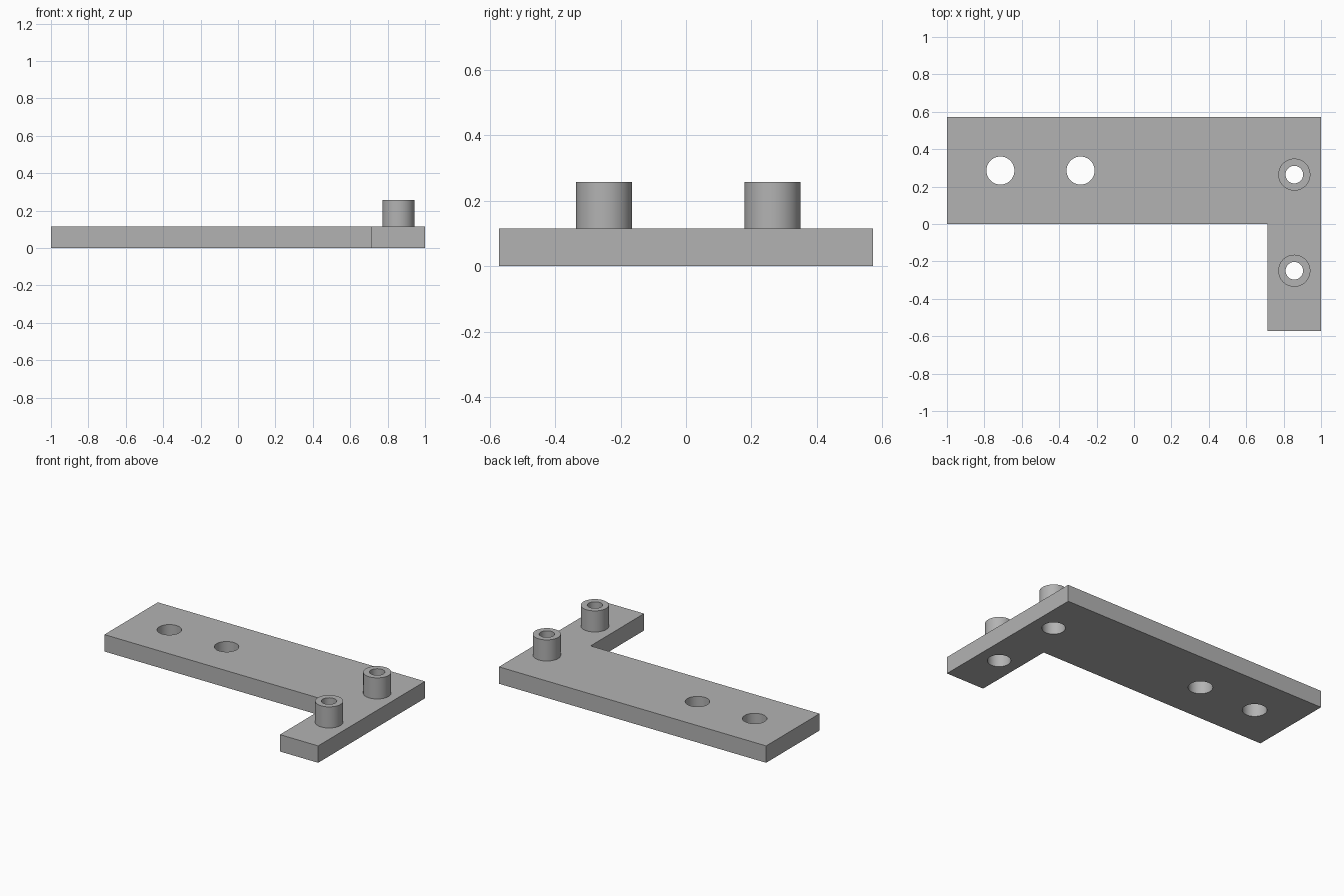
import bpy, bmesh
from math import cos, sin, tau

cube = bpy.data.objects.get("Cube")
if cube:
    bpy.data.objects.remove(cube, do_unlink=True)

U = 2 / 70              # one unit of length: the plate is 70 units long
THICK = 4 * U           # plate thickness
TOP = 9 * U             # top of the bosses
SEG = 64

grey = bpy.data.materials.new("grey")
grey.use_nodes = True
GREY = (0.45, 0.45, 0.45, 1)
grey.diffuse_color = GREY
grey.node_tree.nodes["Principled BSDF"].inputs["Base Color"].default_value = GREY


def finish(name, bm):
    bmesh.ops.recalc_face_normals(bm, faces=bm.faces)
    mesh = bpy.data.meshes.new(name)
    bm.to_mesh(mesh)
    bm.free()
    mesh.materials.append(grey)
    obj = bpy.data.objects.new(name, mesh)
    bpy.context.collection.objects.link(obj)
    return obj


def smooth(obj):
    bpy.ops.object.select_all(action='DESELECT')
    obj.select_set(True)
    bpy.context.view_layer.objects.active = obj
    bpy.ops.object.shade_smooth_by_angle(angle=0.6)


def prism(name, outline, z0, z1):
    bm = bmesh.new()
    face = bm.faces.new([bm.verts.new((x, y, z0)) for x, y in outline])
    new = bmesh.ops.extrude_face_region(bm, geom=[face])["geom"]
    verts = [v for v in new if isinstance(v, bmesh.types.BMVert)]
    bmesh.ops.translate(bm, verts=verts, vec=(0, 0, z1 - z0))
    return finish(name, bm)


def circle(x, y, r):
    return [(x + r * cos(tau * i / SEG), y + r * sin(tau * i / SEG)) for i in range(SEG)]


def lathe(name, x, y, profile):
    bm = bmesh.new()
    rings = [[bm.verts.new((px, py, z)) for px, py in circle(x, y, r)] for r, z in profile]
    for a, b in zip(rings, rings[1:]):
        for i in range(SEG):
            j = (i + 1) % SEG
            bm.faces.new((a[i], a[j], b[j], b[i]))
    return finish(name, bm)


# L-shaped plate
X, Y = 35 * U, 20 * U
ARM = 25 * U
plate = prism("plate", [(-X, 0), (ARM, 0), (ARM, -Y), (X, -Y), (X, Y), (-X, Y)], 0, THICK)

# Mounting holes and the wide bores beneath the bosses
BORE = 2.5 * U
BOSS_X = 30 * U
bosses = {"back_boss": 0.264, "front_boss": -0.25}
holes = [(-25 * U, 10 * U, 0.075), (-10 * U, 10 * U, 0.075)]
holes += [(BOSS_X, y, BORE) for y in bosses.values()]
for x, y, r in holes:
    cutter = prism("hole_cutter", circle(x, y, r), -U, THICK + U)
    cutter.hide_render = True
    mod = plate.modifiers.new("hole", 'BOOLEAN')
    mod.operation = 'DIFFERENCE'
    mod.solver = 'EXACT'
    mod.object = cutter
    bpy.context.view_layer.objects.active = plate
    bpy.ops.object.modifier_apply(modifier=mod.name)
    bpy.data.objects.remove(cutter, do_unlink=True)
smooth(plate)

# Hollow bosses: bore ceiling, inner wall, rim, outer wall
INNER, OUTER = 0.047, 3 * U
for name, y in bosses.items():
    smooth(lathe(name, BOSS_X, y, [(BORE, THICK), (INNER, THICK), (INNER, TOP),
                                   (OUTER, TOP), (OUTER, THICK)]))
